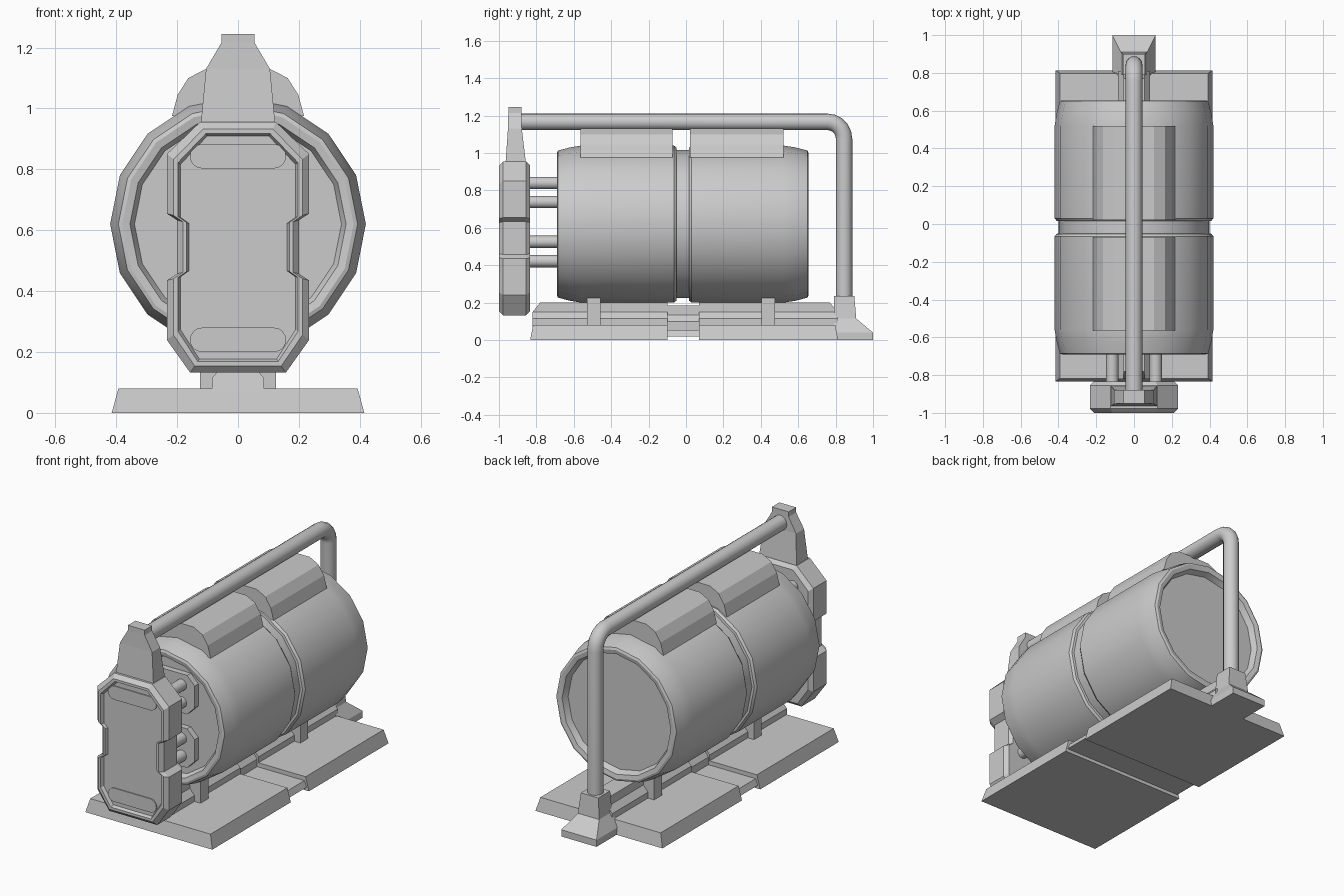
import bpy, bmesh, math
from mathutils import Vector

if "Cube" in bpy.data.objects:
    bpy.data.objects.remove(bpy.data.objects["Cube"])


def make(name, bm, smooth=False):
    bmesh.ops.recalc_face_normals(bm, faces=bm.faces)
    me = bpy.data.meshes.new(name)
    bm.to_mesh(me)
    bm.free()
    ob = bpy.data.objects.new(name, me)
    bpy.context.collection.objects.link(ob)
    if smooth:
        bpy.ops.object.select_all(action='DESELECT')
        bpy.context.view_layer.objects.active = ob
        ob.select_set(True)
        bpy.ops.object.shade_smooth_by_angle(angle=math.radians(32))
    return ob


def loft(name, rings, smooth=False):
    """Skin a list of equal-length point rings and cap both ends."""
    bm = bmesh.new()
    vs = [[bm.verts.new(p) for p in r] for r in rings]
    n = len(vs[0])
    for a, b in zip(vs, vs[1:]):
        for i in range(n):
            j = (i + 1) % n
            bm.faces.new((a[i], a[j], b[j], b[i]))
    bm.faces.new(vs[0])
    bm.faces.new(vs[-1])
    return make(name, bm, smooth)


def mirrored(half):
    """Close a right-hand (x, z) half outline across x = 0."""
    return half + [(-x, z) for x, z in reversed(half)]


def prism(name, outline, y0, y1, inset0=0.0):
    return loft(name, [[(x, y, z) for x, z in outline] for y in (y0, y1)])


def rect(x, y0, y1, z):
    return [(-x, y0, z), (x, y0, z), (x, y1, z), (-x, y1, z)]


def circle_y(r, y, n, cx=0.0, cz=0.0):
    return [(cx + r * math.cos(2 * math.pi * i / n), y,
             cz + r * math.sin(2 * math.pi * i / n)) for i in range(n)]


# Tank: 16-sided lathe with centre groove and recessed end caps
profile = [(.34, -.655), (.355, -.685), (.38, -.69), (.393, -.685), (.41, -.62), (.42, -.56),
           (.42, -.065), (.41, -.052), (.396, -.05), (.396, .015), (.41, .017), (.42, .03),
           (.42, .52), (.41, .585), (.393, .65), (.38, .655), (.355, .65), (.34, .615)]
loft("tank", [circle_y(r, y, 16, 0, .62) for r, y in profile], True)

# Pads on top of the tank
pad = mirrored([(.217, .975), (.198, 1.045), (.163, 1.10), (.105, 1.13)])
for name, y0, y1 in (("front_top_pad", -.565, -.072), ("rear_top_pad", .022, .52)):
    prism(name, pad, y0, y1)

# Roll bar tube: swept circle with a rounded rear corner
path = [(-.91, 1.167, 0)]
R, cy, cz = .09, .755, 1.077
for k in range(6):
    a = math.radians(90 - 18 * k)
    path.append((cy + R * math.cos(a), cz + R * math.sin(a), 90 - a * 180 / math.pi))
path.append((.845, .18, 90))
rings = []
for y, z, turn in path:
    t = math.radians(turn)
    n = Vector((0, math.sin(t), math.cos(t)))
    rings.append([Vector((0, y, z)) + .044 * (math.cos(a) * Vector((1, 0, 0)) + math.sin(a) * n)
                  for a in [2 * math.pi * i / 16 for i in range(16)]])
loft("roll_bar", rings, True)

# Rear foot holding the tube
loft("rear_foot", [rect(.115, .79, 1.0, 0), rect(.115, .79, 1.0, .04),
                   rect(.07, .79, .91, .115), rect(.057, .79, .90, .235)])

# Front bracket holding the tube
half = [(.123, .94, -.965, -.855), (.105, 1.13, -.952, -.878),
        (.055, 1.215, -.95, -.88), (.055, 1.245, -.95, -.88)]
loft("front_bracket", [rect(x, y0, y1, z) for x, z, y0, y1 in half])

# Front panel: notched outline with bevelled rim and recessed face
outline = mirrored([(.157, .132), (.234, .24), (.234, .435), (.2, .457),
                    (.2, .633), (.234, .655), (.234, .85), (.125, .955)])
steps = [(-.835, .02), (-.855, 0), (-.978, 0), (-1.0, .022), (-1.0, .037), (-.982, .045)]
zc = .543
loft("front_panel", [[(x * (1 - o / .234), y, zc + (z - zc) * (1 - o / .41))
                      for x, z in outline] for y, o in steps])

# Long rounded inserts on the panel face
for name, z in (("upper_insert", .843), ("lower_insert", .24)):
    slot = []
    for side in (1, -1):
        for k in range(9):
            a = math.radians(-90 + 22.5 * k) if side > 0 else math.radians(90 + 22.5 * k)
            slot.append((side * .118 + .04 * math.cos(a), z + .04 * math.sin(a)))
    prism(name, slot, -.98, -.988)

# Pipes between panel and tank, with their chamfered flange plates
for side in (-1, 1):
    for i, z in enumerate((.84, .738, .525, .422)):
        loft(f"pipe_{'left' if side < 0 else 'right'}_{i}",
             [circle_y(.033, y, 12, side * .115, z) for y in (-.85, -.64)], True)
for name, z in (("upper_flange", .789), ("lower_flange", .473)):
    c = mirrored([(.15, z - .115), (.2, z - .065), (.2, z + .065), (.15, z + .115)])
    prism(name, c, -.64, -.69)

# Base plates: two halves with sloped edges
for name, y0, y1, f, b in (("front_base_plate", -.833, -.1, .015, 0),
                           ("rear_base_plate", .07, .813, 0, .015)):
    loft(name, [rect(.415, y0, y1, 0), rect(.393, y0 + f, y1 - b, .08)])

# Recessed link between the base halves
loft("base_link", [rect(.40, -.105, .075, .02), rect(.385, -.105, .075, .055)])
rail = [(.085, .05), (.085, .115), (.055, .15), (.055, .2)]
low = mirrored([(x * .9, z - .015) for x, z in rail])
prism("rail_link", low, -.105, .075)

# Centre rails with sloped outer ends
for name, s, inner, outer in (("front_rail", -1, -.1, .82), ("rear_rail", 1, .07, .81)):
    far = [(x, s * (outer - (.04 if z > .16 else 0)), z) for x, z in mirrored(rail)]
    loft(name, [[(x, inner, z) for x, z in mirrored(rail)], far])

# Cradles under the tank
for name, y in (("front_cradle", -.492), ("rear_cradle", .44)):
    loft(name, [rect(.125, y - .036, y + .036, z) for z in (.07, .225)])
